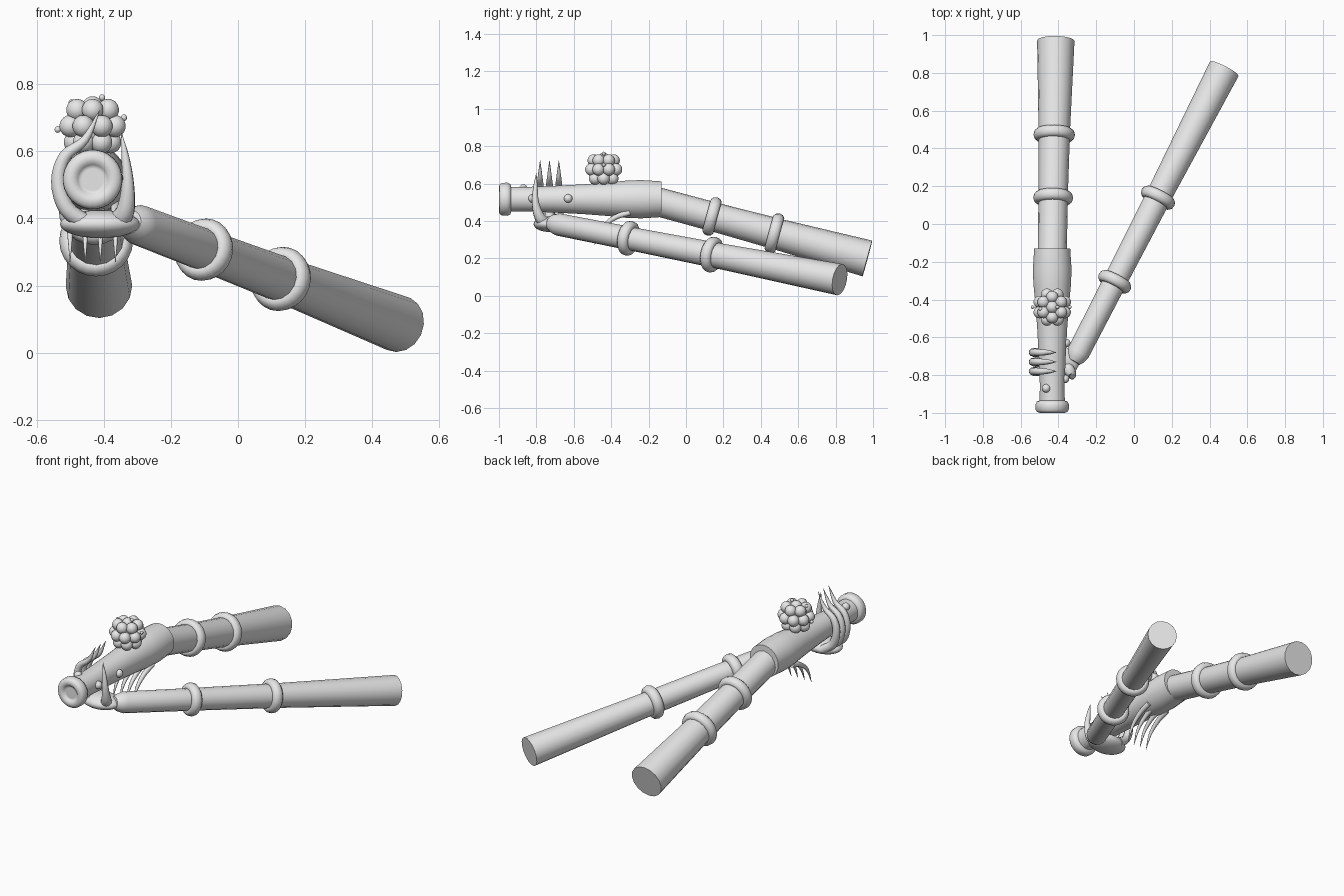
import bpy, bmesh, math
from mathutils import Vector

if "Cube" in bpy.data.objects:
    bpy.data.objects.remove(bpy.data.objects["Cube"])

grey = bpy.data.materials.new("light_grey")
grey.diffuse_color = (0.8, 0.8, 0.8, 1)
grey.use_nodes = True
grey.node_tree.nodes["Principled BSDF"].inputs["Base Color"].default_value = grey.diffuse_color


def finish(name, bm, angle=40):
    bmesh.ops.recalc_face_normals(bm, faces=bm.faces)
    me = bpy.data.meshes.new(name)
    bm.to_mesh(me)
    bm.free()
    ob = bpy.data.objects.new(name, me)
    bpy.context.collection.objects.link(ob)
    me.materials.append(grey)
    bpy.ops.object.select_all(action='DESELECT')
    bpy.context.view_layer.objects.active = ob
    ob.select_set(True)
    bpy.ops.object.shade_smooth_by_angle(angle=math.radians(angle))
    return ob


def sweep(name, pts, radii, sides=16, angle=40, axis=None):
    """Circular cross-sections along a path (or all square to a fixed axis), capped."""
    pts = [Vector(p) for p in pts]
    bm = bmesh.new()
    rings = []
    side = None
    for i, p in enumerate(pts):
        d = axis or (pts[min(i + 1, len(pts) - 1)] - pts[max(i - 1, 0)]).normalized()
        if side is None:
            side = d.orthogonal()
        u = (side - d * side.dot(d)).normalized()
        side = u
        v = d.cross(u)
        rings.append([bm.verts.new(p + radii[i] * (u * math.cos(a) + v * math.sin(a)))
                      for a in (math.tau * k / sides for k in range(sides))])
    for a, b in zip(rings, rings[1:]):
        for k in range(sides):
            j = (k + 1) % sides
            bm.faces.new((a[k], a[j], b[j], b[k]))
    bm.faces.new(rings[0])
    bm.faces.new(rings[-1])
    return finish(name, bm, angle)


def smooth_path(ctrl, steps=4):
    """Catmull-Rom through (x, y, z, r) control points."""
    c = [Vector(p) for p in ctrl]
    c = [2 * c[0] - c[1]] + c + [2 * c[-1] - c[-2]]
    out = []
    for i in range(1, len(c) - 2):
        p0, p1, p2, p3 = c[i - 1:i + 3]
        for s in range(steps):
            t = s / steps
            out.append(0.5 * (2 * p1 + (p2 - p0) * t + (2 * p0 - 5 * p1 + 4 * p2 - p3) * t * t
                              + (3 * p1 - p0 - 3 * p2 + p3) * t ** 3))
    return out + [c[-2]]


def claw(name, ctrl):
    path = smooth_path(ctrl)
    return sweep(name, [p.xyz for p in path], [max(p.w, 0.001) for p in path], 10, 70)


def ball(name, loc, size, segs=14):
    bm = bmesh.new()
    bmesh.ops.create_uvsphere(bm, u_segments=segs, v_segments=segs // 2 + 2, radius=1)
    for v in bm.verts:
        v.co = Vector(v.co[i] * size[i] + loc[i] for i in range(3))
    return finish(name, bm, 80)


def tube(name, start, end, profile, collars):
    """Straight pipe; profile = (fraction, radius), collars = (fraction, major radius)."""
    a, b = Vector(start), Vector(end)
    sweep(name, [a.lerp(b, t) for t, r in profile], [r for t, r in profile], 16)
    d = (b - a).normalized()
    for i, (t, r) in enumerate(collars):
        c = a.lerp(b, t)
        bpy.ops.mesh.primitive_torus_add(major_segments=24, minor_segments=10, major_radius=r,
                                         minor_radius=0.026, location=c,
                                         rotation=d.to_track_quat('Z', 'Y').to_euler())
        ob = bpy.context.object
        ob.scale.z = 1.2
        ob.name = f"{name}_collar_{i + 1}"
        ob.data.materials.append(grey)
        bpy.ops.object.shade_smooth()


CX, CZ = -0.433, 0.516

# main body with rolled mouth rim
body = [(-0.985, 0.032), (-0.985, 0.038), (-0.99, 0.044), (-0.998, 0.052), (-1.0, 0.065), (-0.996, 0.079),
        (-0.985, 0.088), (-0.955, 0.089), (-0.94, 0.082), (-0.935, 0.067), (-0.85, 0.066), (-0.7, 0.072),
        (-0.55, 0.08), (-0.42, 0.09), (-0.32, 0.1), (-0.24, 0.103), (-0.13, 0.096)]
sweep("body", [(CX, y, CZ) for y, r in body], [r for y, r in body], 28, 50, Vector((0, 1, 0)))

# rear pipe and branching pipe
tube("rear_pipe", (CX, -0.16, 0.505), (-0.414, 0.97, 0.199),
     [(0, 0.077), (0.3, 0.078), (0.6, 0.084), (1, 0.099)], [(0.265, 0.08), (0.56, 0.084)])
tube("branch_pipe", (-0.32, -0.73, 0.39), (0.478, 0.822, 0.086),
     [(0, 0.035), (0.012, 0.05), (0.03, 0.06), (0.3, 0.063), (0.6, 0.069), (1, 0.085)],
     [(0.273, 0.068), (0.56, 0.071)])

# gripping palm under the body
ball("palm", (-0.41, -0.73, 0.383), (0.12, 0.085, 0.042), 24)

# three clawed fingers round the left side
for i, y in enumerate((-0.78, -0.73, -0.68)):
    claw(f"finger_{i + 1}", [(-0.45, y + 0.01, 0.385, 0.025), (-0.51, y, 0.43, 0.025),
                             (-0.535, y, 0.51, 0.022), (-0.515, y, 0.585, 0.019),
                             (-0.455, y, 0.635, 0.013), (-0.412, y, 0.722, 0.001)])

# thumb on the right side
claw("thumb", [(-0.36, -0.75, 0.385, 0.034), (-0.335, -0.785, 0.425, 0.028), (-0.328, -0.805, 0.5, 0.019),
               (-0.335, -0.805, 0.58, 0.012), (-0.347, -0.80, 0.655, 0.001)])

# hanging claws beneath the body
for i, x in enumerate((-0.5, -0.455, -0.41, -0.365)):
    claw(f"under_claw_{i + 1}", [(x, -0.3, 0.445, 0.015), (x, -0.38, 0.418, 0.014),
                                 (x, -0.45, 0.36, 0.009), (x, -0.49, 0.27, 0.001)])

# round studs on the body
for i, loc in enumerate([(-0.465, -0.87, 0.572), (-0.365, -0.82, 0.52), (-0.359, -0.63, 0.52)]):
    ball(f"stud_{i + 1}", loc, (0.023,) * 3)

# berry cluster on top
C = Vector((CX, -0.44, 0.675))
ball("cluster_core", C, (0.07, 0.07, 0.07))
n = 0
for lat, count, off in ((90, 1, 0), (42, 6, 0.5), (0, 8, 0.5), (-42, 6, 0)):
    for k in range(count):
        a, e = math.tau * (k + off) / count, math.radians(lat)
        d = Vector((math.cos(a) * math.cos(e), math.sin(a) * math.cos(e), math.sin(e)))
        n += 1
        ball(f"berry_{n}", C + d * (0.056 if lat == 90 else 0.072), (0.033,) * 3)
for i, (x, y, z) in enumerate([(-0.405, -0.44, 0.76), (-0.495, -0.45, 0.745),
                               (-0.537, -0.44, 0.665), (-0.34, -0.44, 0.7)]):
    ball(f"bead_{i + 1}", (x, y, z), (0.01,) * 3, 10)
